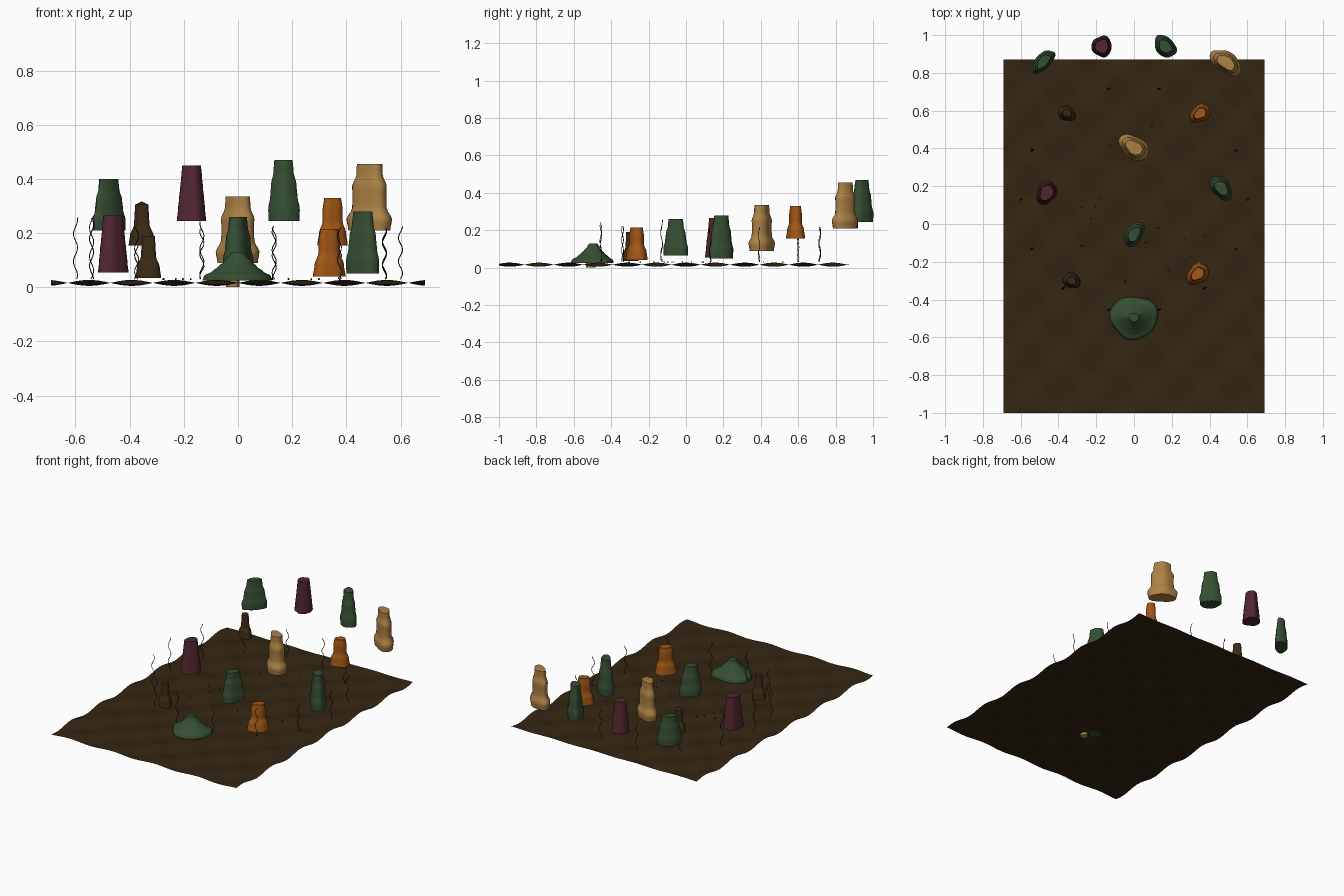
import bpy, bmesh, math, random
from mathutils import Vector

random.seed(4)
if "Cube" in bpy.data.objects:
    bpy.data.objects.remove(bpy.data.objects["Cube"])


def material(name, r, g, b):
    m = bpy.data.materials.new(name)
    m.use_nodes = True
    m.diffuse_color = (r, g, b, 1)
    m.node_tree.nodes["Principled BSDF"].inputs["Base Color"].default_value = (r, g, b, 1)
    return m


soil = material("dark soil", .034, .019, .006)
green = material("moss green", .036, .078, .033)
maroon = material("maroon", .085, .02, .03)
tan = material("tan", .42, .22, .06)
orange = material("burnt orange", .37, .095, .008)
brown = material("dark brown", .044, .023, .007)
black = material("wisp black", .008, .006, .004)


def add_object(name, bm, mat):
    bmesh.ops.recalc_face_normals(bm, faces=bm.faces)
    mesh = bpy.data.meshes.new(name)
    bm.to_mesh(mesh)
    bm.free()
    mesh.materials.append(mat)
    ob = bpy.data.objects.new(name, mesh)
    bpy.context.collection.objects.link(ob)
    bpy.context.view_layer.objects.active = ob
    bpy.ops.object.select_all(action='DESELECT')
    ob.select_set(True)
    bpy.ops.object.shade_smooth_by_angle(angle=math.radians(45))
    return ob


def blend(profile, t):
    """Smoothly interpolated radius along an evenly spaced profile."""
    s = t * (len(profile) - 1)
    i = min(int(s), len(profile) - 2)
    f = s - i
    f = f * f * (3 - 2 * f)
    return profile[i] * (1 - f) + profile[i + 1] * f


def lumpy_column(name, mat, profile, x, y, z0, z1, wx, wy, skew, lobe=.06, tip=0):
    """Closed column of lobed, skewed elliptical rings with a capped top and bottom."""
    bm = bmesh.new()
    rings, sides = 18, 28
    loops = []
    for i in range(rings + 1):
        t = i / rings
        r = blend(profile, t)
        loop = []
        for j in range(sides):
            a = math.tau * j / sides
            k = r * (1 + lobe * (math.sin(3 * a + x * 9) + .5 * math.cos(5 * a + y * 7)))
            loop.append(bm.verts.new((x + wx * k * math.cos(a),
                                      y + wy * k * math.sin(a + skew),
                                      z0 + (z1 - z0) * t)))
        loops.append(loop)
    for low, high in zip(loops, loops[1:]):
        for j in range(sides):
            n = (j + 1) % sides
            bm.faces.new((low[j], low[n], high[n], high[j]))
    bm.faces.new(loops[0][::-1])
    peak = bm.verts.new((x, y, z1 + tip))
    for j in range(sides):
        bm.faces.new((loops[-1][j], loops[-1][(j + 1) % sides], peak))
    return add_object(name, bm, mat)


# Rippled ground sheet
bm = bmesh.new()
bmesh.ops.create_grid(bm, x_segments=70, y_segments=94, size=1)
for v in bm.verts:
    v.co.x *= .69
    v.co.y = v.co.y * .936 - .064
    v.co.z = .016 + .011 * math.sin(20 * v.co.x) * math.cos(20 * v.co.y)
add_object("ground", bm, soil)

# Profiles from bottom to top, as fractions of the base width
taper = [1, .93, .86, .78, .71, .64]
robe = [.98, 1, .86, .8, .64, .58]
bulged = [.92, 1, .76, .74, .76, .58, .56]
flared = [1, .9, .6, .55, .5]
pinched = [1, .9, .66, .66, .56]

# Back row
lumpy_column("back_right_column", green, robe, -.48, .86, .21, .4, .06, .062, .6)
lumpy_column("back_inner_right_column", maroon, taper, -.17, .94, .245, .45, .054, .056, 0)
lumpy_column("back_inner_left_column", green, robe, .165, .94, .245, .47, .058, .06, -.3)
lumpy_column("back_left_column", tan, bulged, .487, .855, .21, .455, .084, .07, -.5)
# Rear middle row
lumpy_column("rear_right_column", brown, flared, -.355, .585, .155, .305, .048, .042, -.2, tip=.012)
lumpy_column("rear_left_column", orange, pinched, .35, .585, .155, .33, .056, .05, .3)
lumpy_column("center_column", tan, bulged, 0, .405, .09, .335, .08, .07, -.4)
# Middle row
lumpy_column("middle_right_column", maroon, taper, -.463, .165, .055, .265, .055, .063, .2)
lumpy_column("middle_left_column", green, robe, .462, .19, .05, .28, .06, .065, -.4)
lumpy_column("inner_column", green, robe, 0, -.055, .065, .26, .055, .066, .4)
# Front row
lumpy_column("front_right_column", brown, flared, -.33, -.3, .035, .19, .047, .042, -.1)
lumpy_column("front_left_column", orange, pinched, .337, -.265, .04, .215, .06, .058, .3)

# Bell-shaped mound and the core beneath it
mound = [1, .96, .72, .55, .4, .27, .2]
lumpy_column("mound", green, mound, 0, -.495, .024, .13, .128, .114, 0, lobe=.05)
bm = bmesh.new()
bmesh.ops.create_cone(bm, cap_ends=True, segments=8, radius1=.025, radius2=.025, depth=.04)
bmesh.ops.translate(bm, verts=bm.verts, vec=(-.02, -.51, .02))
add_object("mound_core", bm, tan)

# Ring of thin wavering wisps
count = 14
for i in range(count):
    a = math.tau * i / count
    base = Vector((.6 * math.cos(a), .13 + .6 * math.sin(a), .03))
    height = random.uniform(.18, .24)
    curve = bpy.data.curves.new("wisp", 'CURVE')
    curve.dimensions = '3D'
    curve.bevel_depth = .0018
    curve.bevel_resolution = 1
    curve.use_fill_caps = True
    spline = curve.splines.new('POLY')
    steps = 16
    spline.points.add(steps)
    for j, p in enumerate(spline.points):
        t = j / steps
        sway = .008 * math.sin(t * 14 + i)
        p.co = (base.x + sway, base.y + .005 * math.cos(t * 11 + i), base.z + height * t, 1)
    curve.materials.append(black)
    bpy.context.collection.objects.link(bpy.data.objects.new("wisp_%d" % i, curve))

# Scattered crumbs
bm = bmesh.new()
for i in range(count):
    a, r = random.uniform(0, math.tau), random.uniform(.15, .45)
    made = bmesh.ops.create_icosphere(bm, subdivisions=1, radius=.004)
    bmesh.ops.translate(bm, verts=made["verts"],
                        vec=(r * math.cos(a), .1 + r * math.sin(a), .03))
add_object("crumbs", bm, black)
